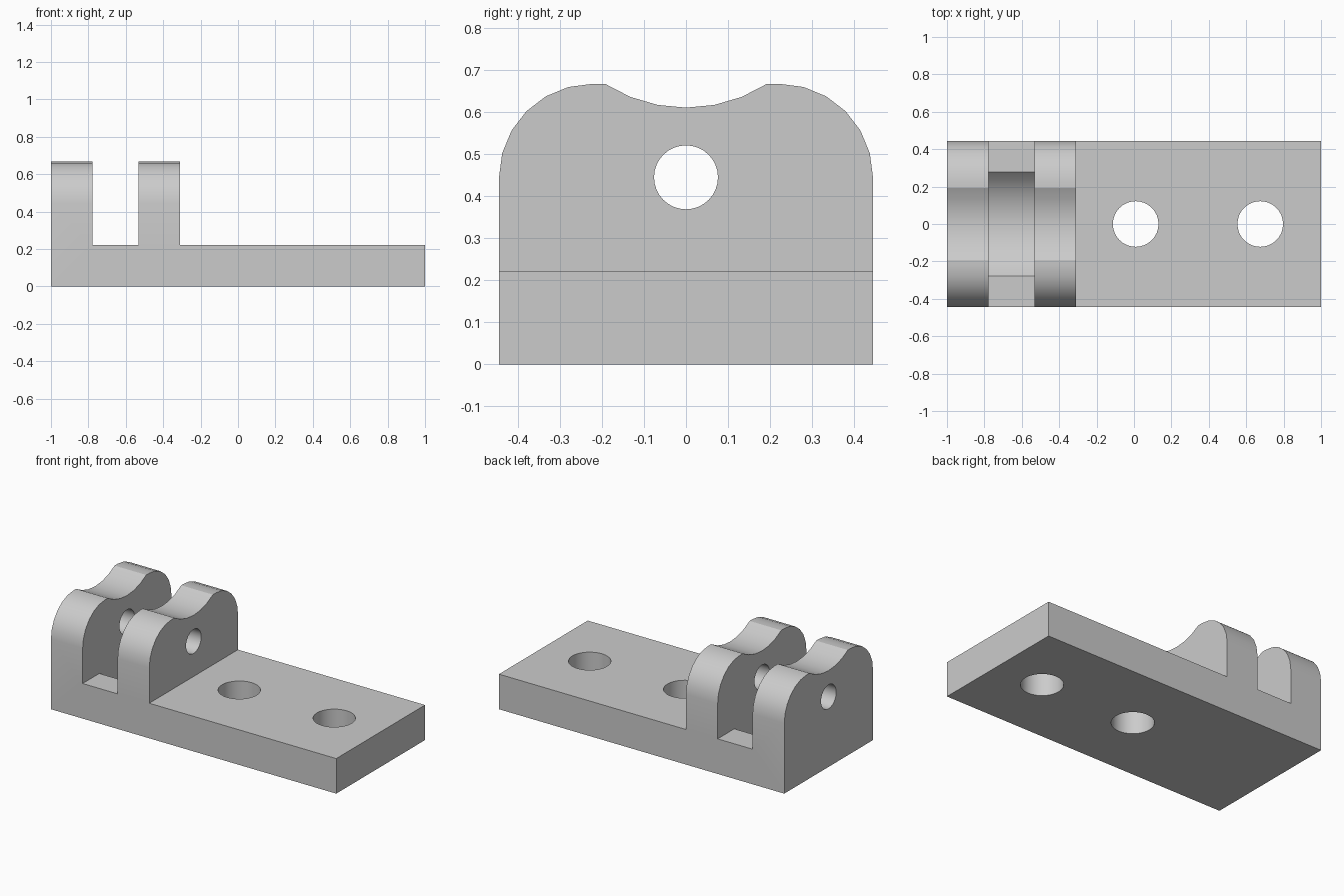
import bpy, bmesh
from math import sin, cos, pi, radians, sqrt, asin
from mathutils import Vector

default = bpy.data.objects.get("Cube")
if default:
    bpy.data.objects.remove(default, do_unlink=True)

# Main dimensions
HALF_W = 0.4444
PLATE_T = 0.2222
PIN_Z = 0.4444
TOP_Z = 0.6667
ROUND_R = 0.2222
GROOVE_R = 0.3556

grey = bpy.data.materials.new("light_grey")
grey.use_nodes = True
colour = (0.6, 0.6, 0.6, 1)
grey.diffuse_color = colour
grey.node_tree.nodes["Principled BSDF"].inputs["Base Color"].default_value = colour


def arc(cy, cz, r, start, end, steps):
    """Points on a circle in the y-z plane, angles in degrees."""
    angles = [radians(start + (end - start) * i / steps) for i in range(steps + 1)]
    return [(cy + r * cos(a), cz + r * sin(a)) for a in angles]


def prism(name, points, direction, length):
    """Extrude a closed outline along a direction."""
    bm = bmesh.new()
    face = bm.faces.new([bm.verts.new(p) for p in points])
    grown = bmesh.ops.extrude_face_region(bm, geom=[face])["geom"]
    verts = [g for g in grown if isinstance(g, bmesh.types.BMVert)]
    bmesh.ops.translate(bm, verts=verts, vec=Vector(direction) * length)
    bmesh.ops.recalc_face_normals(bm, faces=bm.faces)
    mesh = bpy.data.meshes.new(name)
    bm.to_mesh(mesh)
    bm.free()
    mesh.materials.append(grey)
    obj = bpy.data.objects.new(name, mesh)
    bpy.context.collection.objects.link(obj)
    return obj


def prism_x(name, outline, x0, x1):
    return prism(name, [(x0, y, z) for y, z in outline], (1, 0, 0), x1 - x0)


def cut(target, cutter):
    """Subtract the cutter from the target and discard it."""
    cutter.hide_render = True
    mod = target.modifiers.new("cut", 'BOOLEAN')
    mod.operation = 'DIFFERENCE'
    mod.solver = 'EXACT'
    mod.object = cutter
    bpy.ops.object.select_all(action='DESELECT')
    bpy.context.view_layer.objects.active = target
    target.select_set(True)
    bpy.ops.object.modifier_apply(modifier=mod.name)
    bpy.data.objects.remove(cutter, do_unlink=True)


# Lug silhouette: rounded shoulders with a shallow dip in the top
dip_z = 0.61 + GROOVE_R
dip = asin(sqrt(GROOVE_R ** 2 - (dip_z - TOP_Z) ** 2) / GROOVE_R) * 180 / pi
shoulder = HALF_W - ROUND_R
outline = [(-HALF_W, 0), (HALF_W, 0)]
outline += arc(shoulder, PIN_Z, ROUND_R, 0, 90, 6)
outline += arc(0, dip_z, GROOVE_R, 270 + dip, 270 - dip, 6)
outline += arc(-shoulder, PIN_Z, ROUND_R, 90, 180, 6)
bracket = prism_x("hinge_bracket", outline, -1, 1)

# Remove the material above the mounting plate
step = [(-1, PLATE_T), (1, PLATE_T), (1, 1), (-1, 1)]
cut(bracket, prism_x("plate_cutter", step, -0.311, 1.2))

# Slot between the lugs, with a round clearance groove in its floor
half = asin((PIN_Z - PLATE_T) / GROOVE_R) * 180 / pi
slot = [(-1, PLATE_T)] + arc(0, PIN_Z, GROOVE_R, 180 + half, 360 - half, 12)
slot += step[1:]
cut(bracket, prism_x("slot_cutter", slot, -0.778, -0.533))

# Pin hole through both lugs
pin = arc(0, PIN_Z, 0.076, 0, 360, 32)[:-1]
cut(bracket, prism_x("pin_cutter", pin, -1.2, -0.2))

# Screw holes through the plate
for x in (0.009, 0.675):
    ring = [(px, py, -0.2) for px, py in arc(x, 0, 0.122, 0, 360, 32)[:-1]]
    cut(bracket, prism("screw_cutter", ring, (0, 0, 1), 0.7))

# Smooth the curved walls, keep the corners crisp
bpy.ops.object.select_all(action='DESELECT')
bpy.context.view_layer.objects.active = bracket
bracket.select_set(True)
bpy.ops.object.shade_smooth_by_angle(angle=radians(25))
